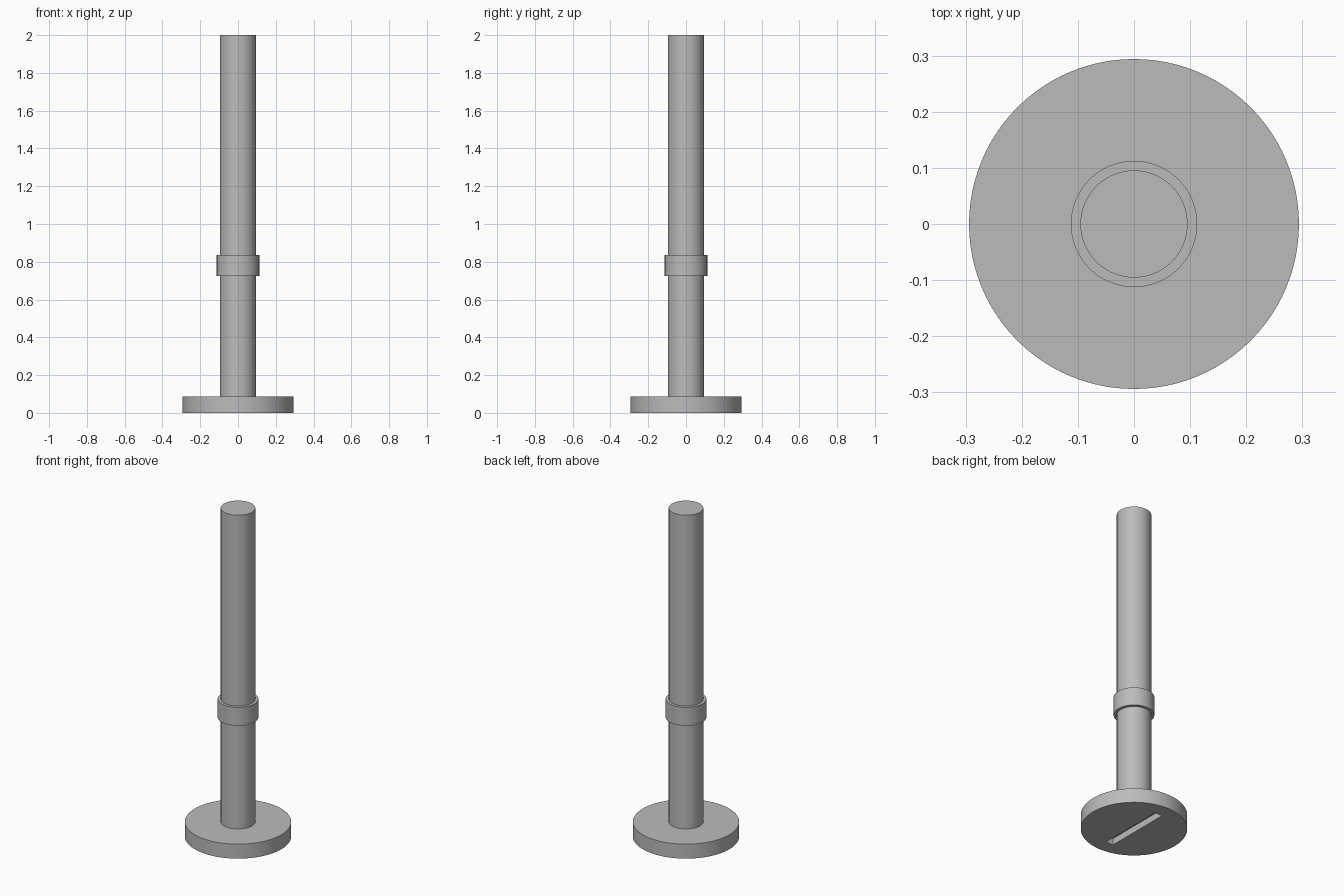
import bpy
import bmesh
from math import radians

cube = bpy.data.objects.get("Cube")
if cube:
    bpy.data.objects.remove(cube)

grey = bpy.data.materials.new("plain_grey")
grey.use_nodes = True
COLOUR = (0.5, 0.5, 0.5, 1)
grey.diffuse_color = COLOUR
grey.node_tree.nodes["Principled BSDF"].inputs["Base Color"].default_value = COLOUR


def turned(name, profile, sides=96):
    """Revolve a closed or axis-to-axis (radius, height) profile about z."""
    bm = bmesh.new()
    verts = [bm.verts.new((r, 0, z)) for r, z in profile]
    edges = [bm.edges.new(pair) for pair in zip(verts, verts[1:])]
    if profile[0][0] > 0:
        edges.append(bm.edges.new((verts[-1], verts[0])))
    bmesh.ops.spin(bm, geom=verts + edges, axis=(0, 0, 1), cent=(0, 0, 0),
                   angle=radians(360), steps=sides)
    bmesh.ops.remove_doubles(bm, verts=bm.verts, dist=0.0001)
    bmesh.ops.recalc_face_normals(bm, faces=bm.faces)
    mesh = bpy.data.meshes.new(name)
    bm.to_mesh(mesh)
    bm.free()
    mesh.materials.append(grey)
    obj = bpy.data.objects.new(name, mesh)
    bpy.context.collection.objects.link(obj)
    return obj


def solid(name, radius, bottom, top):
    return turned(name, [(0, bottom), (radius, bottom), (radius, top), (0, top)])


BASE_TOP = 0.088
base = solid("base", 0.294, 0, BASE_TOP)
post = solid("post", 0.0955, BASE_TOP, 2)
collar = turned("collar", [(0.0955, 0.725), (0.1125, 0.725), (0.1125, 0.837), (0.0955, 0.837)])

# Slot in the underside of the base
bpy.ops.mesh.primitive_cube_add(size=1, location=(0, 0, 0))
cutter = bpy.context.object
cutter.name = "slot_cutter"
cutter.scale = (0.05, 0.42, 0.08)
cutter.hide_render = True
cutter.hide_viewport = True
cut = base.modifiers.new("slot", 'BOOLEAN')
cut.object = cutter
cut.operation = 'DIFFERENCE'
cut.solver = 'EXACT'

# Smooth round sides with crisp rims
bpy.ops.object.select_all(action='DESELECT')
for obj in (base, post, collar):
    obj.select_set(True)
bpy.context.view_layer.objects.active = base
bpy.ops.object.shade_smooth_by_angle(angle=radians(30))
